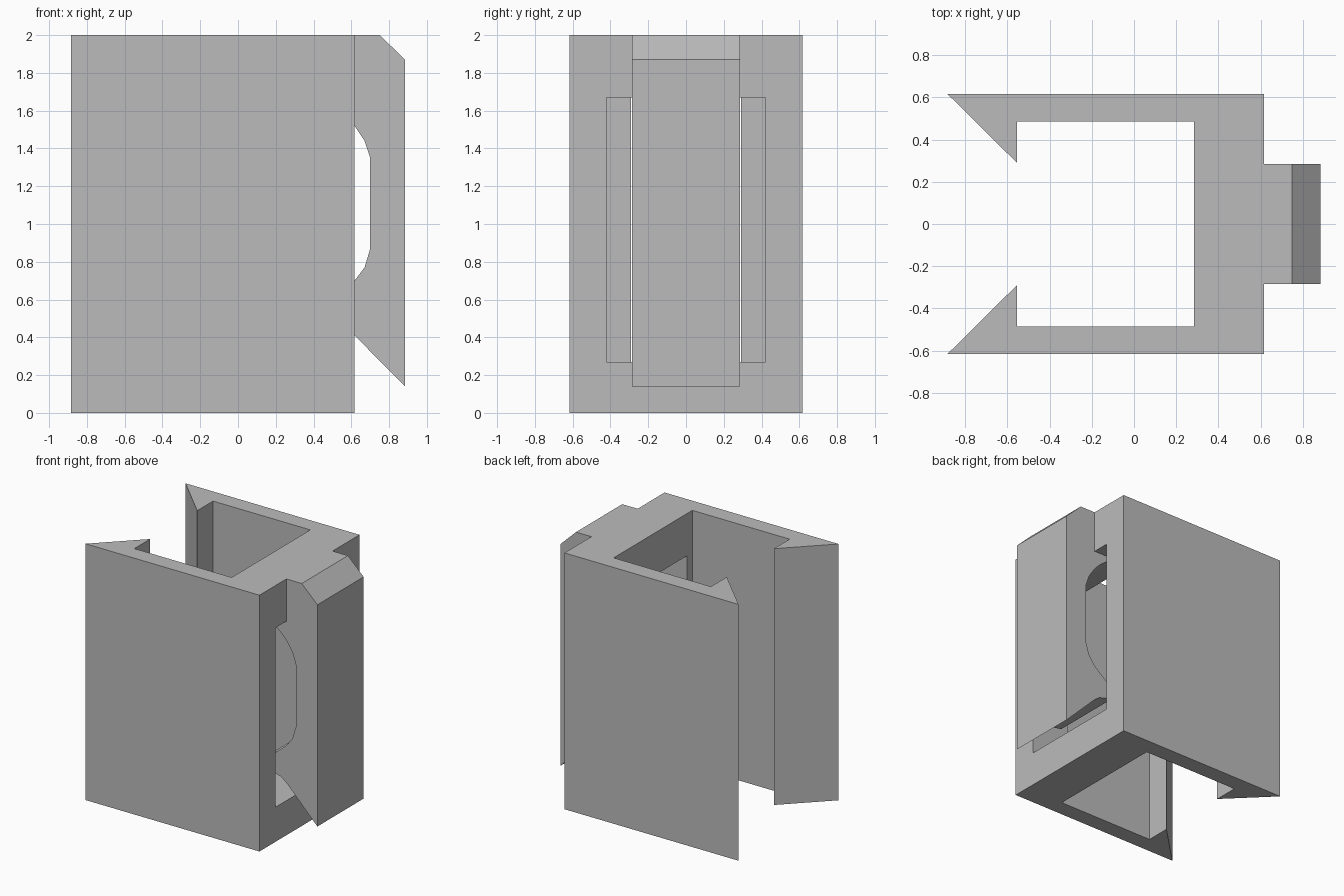
import bpy
import bmesh

if "Cube" in bpy.data.objects:
    bpy.data.objects.remove(bpy.data.objects["Cube"], do_unlink=True)

grey = bpy.data.materials.new("plain grey")
grey.use_nodes = True
colour = (0.5, 0.5, 0.5, 1)
grey.diffuse_color = colour
grey.node_tree.nodes["Principled BSDF"].inputs["Base Color"].default_value = colour


def prism(name, outline, place, depth):
    """Extrude a closed outline; place maps its 2D points to 3D."""
    bm = bmesh.new()
    face = bm.faces.new([bm.verts.new(place(a, b)) for a, b in outline])
    side = bmesh.ops.extrude_face_region(bm, geom=[face])["geom"]
    bmesh.ops.translate(bm, vec=depth,
                        verts=[v for v in side if isinstance(v, bmesh.types.BMVert)])
    bmesh.ops.recalc_face_normals(bm, faces=bm.faces)
    mesh = bpy.data.meshes.new(name)
    bm.to_mesh(mesh)
    bm.free()
    mesh.materials.append(grey)
    obj = bpy.data.objects.new(name, mesh)
    bpy.context.collection.objects.link(obj)
    return obj


# C-shaped channel: half outline mirrored across y = 0
half = [(0.285, 0.485), (-0.555, 0.485), (-0.555, 0.29), (-0.885, 0.617), (0.617, 0.617)]
outline = half + [(x, -y) for x, y in reversed(half)]
channel = prism("channel_body", outline, lambda x, y: (x, y, 0), (0, 0, 2))

# Window through the thick wall
window = [(-0.42, 0.27), (0.42, 0.27), (0.42, 1.67), (-0.42, 1.67)]
cutter = prism("window_cutter", window, lambda y, z: (0.1, y, z), (0.7, 0, 0))
cut = channel.modifiers.new("window", "BOOLEAN")
cut.operation = "DIFFERENCE"
cut.solver = "EXACT"
cut.object = cutter
bpy.context.view_layer.objects.active = channel
bpy.ops.object.modifier_apply(modifier=cut.name)
bpy.data.objects.remove(cutter, do_unlink=True)

# Sprung latch: outer hook, rounded inner nub and a curved root under the window top
latch = [
    (0.617, 2), (0.75, 2), (0.885, 1.87), (0.885, 0.14), (0.617, 0.41),
    (0.57, 0.445), (0.52, 0.46), (0.46, 0.47), (0.43, 0.5), (0.43, 0.55),
    (0.46, 0.585), (0.52, 0.62), (0.57, 0.66), (0.617, 0.7), (0.67, 0.77),
    (0.7, 0.87), (0.7, 1.35), (0.67, 1.44), (0.617, 1.52), (0.57, 1.57),
    (0.52, 1.61), (0.43, 1.67), (0.617, 1.67),
]
prism("latch", latch, lambda x, z: (x, -0.285, z), (0, 0.57, 0))
